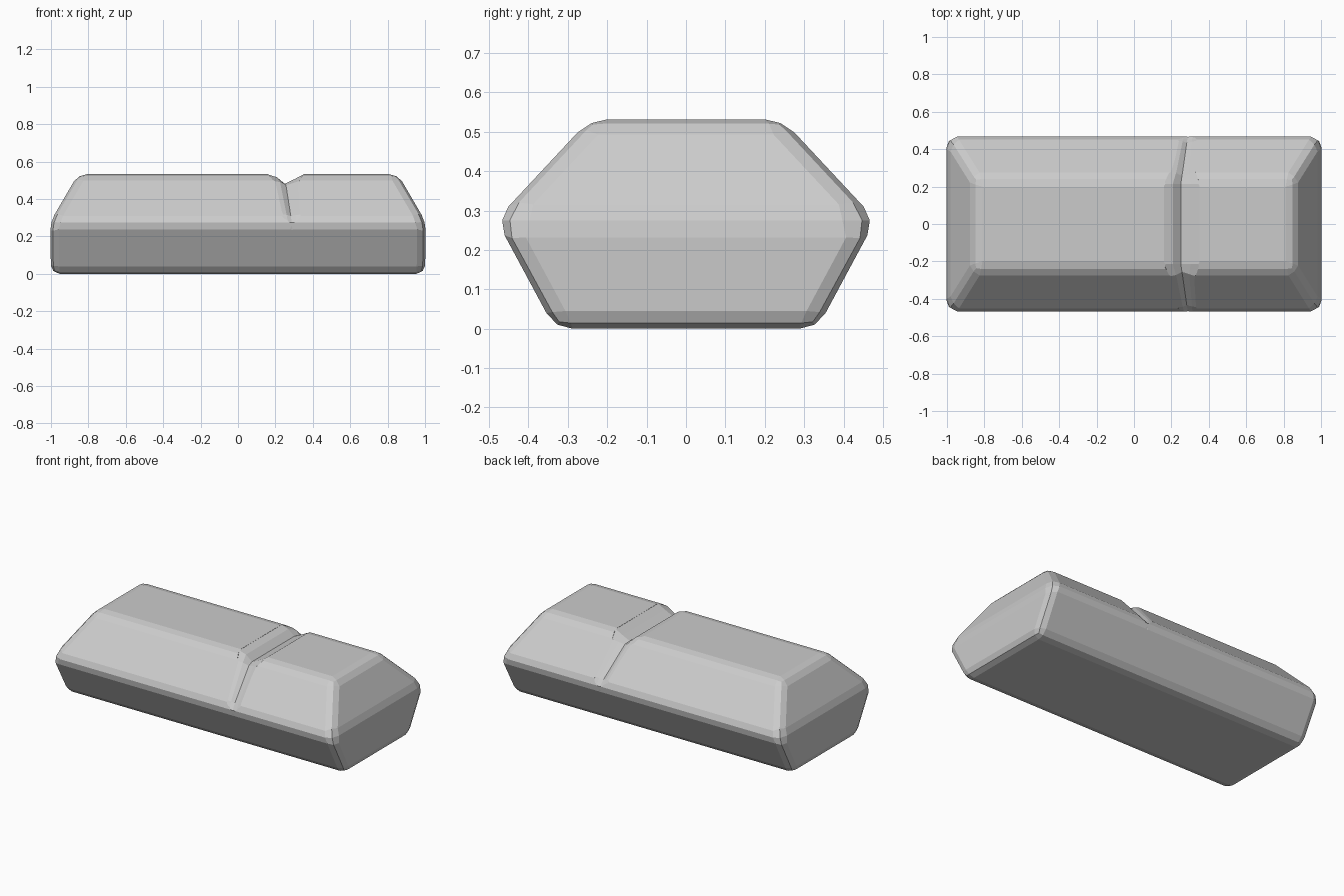
import bpy, bmesh
from mathutils import Vector

if "Cube" in bpy.data.objects:
    bpy.data.objects.remove(bpy.data.objects["Cube"])


def make_object(name, bm):
    bmesh.ops.recalc_face_normals(bm, faces=bm.faces[:])
    mesh = bpy.data.meshes.new(name)
    bm.to_mesh(mesh)
    bm.free()
    obj = bpy.data.objects.new(name, mesh)
    bpy.context.collection.objects.link(obj)
    return obj


def loft(bm, rings):
    # Skin closed rings of equal length and cap both ends
    loops = [[bm.verts.new(p) for p in ring] for ring in rings]
    for a, b in zip(loops, loops[1:]):
        n = len(a)
        for i in range(n):
            j = (i + 1) % n
            bm.faces.new((a[i], a[j], b[j], b[i]))
    bm.faces.new(loops[0][::-1])
    bm.faces.new(loops[-1])


# Block: three stacked rectangles (half length, half width, height)
bm = bmesh.new()
loft(bm, [[(sx * x, sy * y, z) for sx, sy in ((-1, -1), (1, -1), (1, 1), (-1, 1))]
          for x, y, z in ((1.0, .333, 0), (1.004, .482, .277), (.855, .244, .532))])
block = make_object("block", bm)
bevel = block.modifiers.new("rounded_edges", 'BEVEL')
bevel.width = .045
bevel.segments = 2
bevel.limit_method = 'ANGLE'
bevel.angle_limit = .2

# Groove cutter: a shallow V swept over the front slope, top and back slope
half_path = [  # y, z, normal y, normal z, centre x, half width, depth
    (-.447, .215, -1, 0, .29, .035, -.008),
    (-.474, .272, -1, 0, .29, .045, .007),
    (-.445, .318, -.7, .7, .285, .05, .014),
    (-.28, .497, -.7, .7, .26, .07, .034),
    (-.215, .531, 0, 1, .255, .095, .05),
]
path = half_path + [(-y, z, -ny, nz, c, w, d)
                    for y, z, ny, nz, c, w, d in reversed(half_path)]
section = [(-1, -.06), (-1, 0), (-.5, .3), (-.05, 1), (.5, .5), (1, 0), (1, -.06)]
rings = []
for y, z, ny, nz, c, w, d in path:
    normal = Vector((0, ny, nz)).normalized()
    ring = []
    for u, k in section:
        depth = -.06 if k < 0 else (k * d if d > 0 else d - .002 + .002 * k)
        ring.append(Vector((c + u * w, y, z)) - normal * depth)
    rings.append(ring)
bm = bmesh.new()
loft(bm, rings)
cutter = make_object("groove_cutter", bm)
cutter.hide_render = True

# Carve the groove
cut = block.modifiers.new("groove", 'BOOLEAN')
cut.object = cutter
cut.operation = 'DIFFERENCE'
cut.solver = 'EXACT'
bpy.context.view_layer.objects.active = block
block.select_set(True)
for mod in [m.name for m in block.modifiers]:
    bpy.ops.object.modifier_apply(modifier=mod)
bpy.data.objects.remove(cutter)
